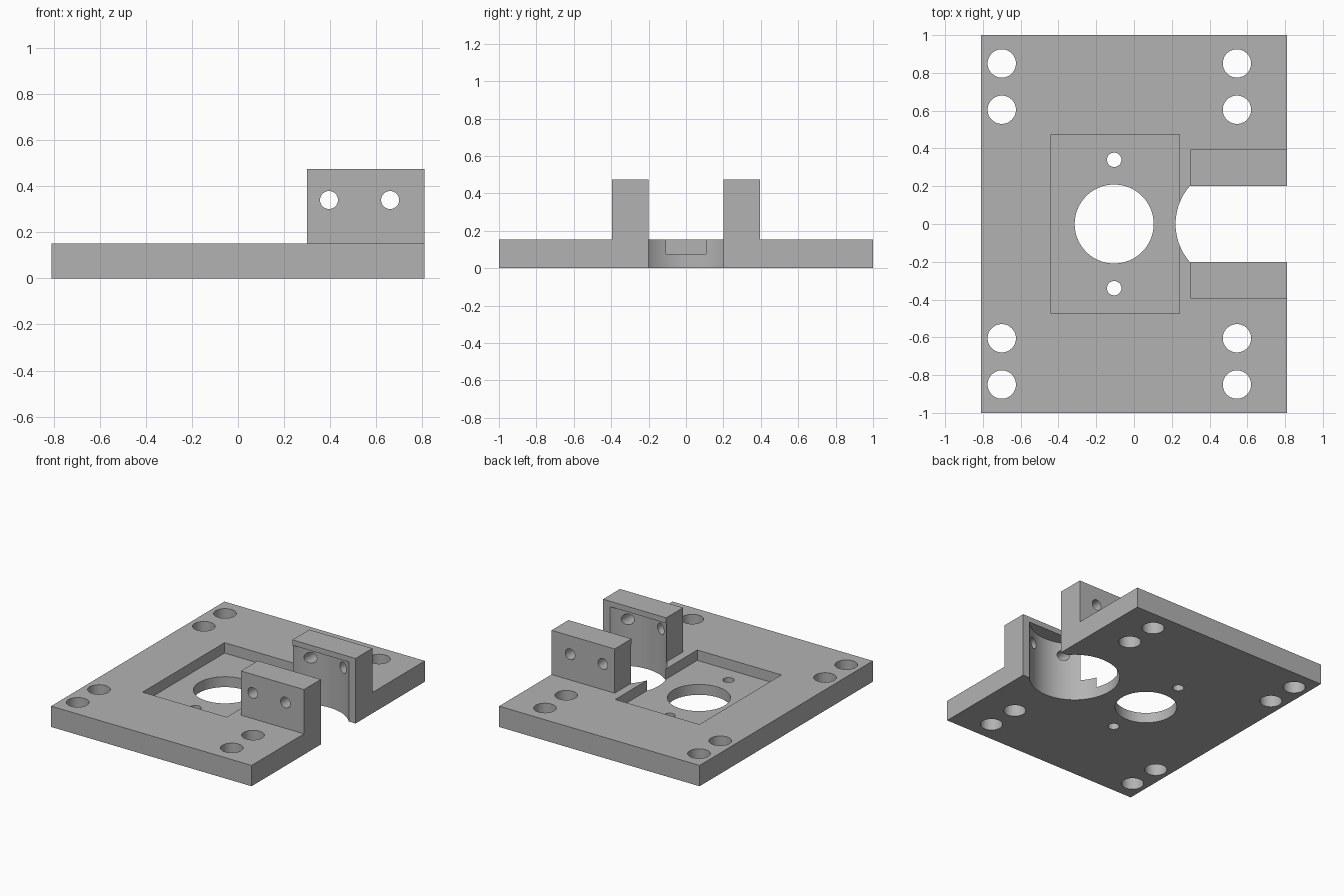
import bpy, math

if "Cube" in bpy.data.objects:
    bpy.data.objects.remove(bpy.data.objects["Cube"])

metal = bpy.data.materials.new("plain grey")
metal.diffuse_color = (0.45, 0.45, 0.45, 1)
metal.use_nodes = True
metal.node_tree.nodes["Principled BSDF"].inputs["Base Color"].default_value = metal.diffuse_color


def box(name, x, y, z):
    """Box from (min, max) ranges."""
    bpy.ops.mesh.primitive_cube_add(size=1, location=[sum(r) / 2 for r in (x, y, z)])
    o = bpy.context.object
    o.name = name
    o.scale = [r[1] - r[0] for r in (x, y, z)]
    bpy.ops.object.transform_apply(location=True, rotation=True, scale=True)
    return o


def rod(name, r, centre, length, along_y=False, sides=48):
    bpy.ops.mesh.primitive_cylinder_add(vertices=sides, radius=r, depth=length, location=centre,
                                        rotation=(math.pi / 2 if along_y else 0, 0, 0))
    o = bpy.context.object
    o.name = name
    bpy.ops.object.transform_apply(location=True, rotation=True, scale=True)
    return o


def combine(target, tool, operation='DIFFERENCE'):
    """Apply a boolean and discard the tool."""
    tool.hide_render = True
    m = target.modifiers.new("bool", 'BOOLEAN')
    m.operation, m.solver, m.object = operation, 'EXACT', tool
    bpy.context.view_layer.objects.active = target
    bpy.ops.object.modifier_apply(modifier=m.name)
    bpy.data.objects.remove(tool)


# Base plate plus the block that becomes the two upright lugs
plate = box("mounting_plate", (-0.81, 0.81), (-1, 1), (0, 0.152))
combine(plate, box("lug_block", (0.30, 0.81), (-0.395, 0.395), (0.05, 0.475)), 'UNION')

# Slot between the lugs, and round bore stopping just below the lug tops
combine(plate, box("slot_cutter", (0.299, 1), (-0.2, 0.2), (-0.2, 0.7)))
combine(plate, rod("bore_cutter", 0.305, (0.525, 0, 0.1175), 0.635, sides=96))

# Shallow rectangular pocket with its central hole
combine(plate, box("pocket_cutter", (-0.44, 0.24), (-0.473, 0.473), (0.076, 0.3)))
combine(plate, rod("centre_cutter", 0.209, (-0.105, 0, 0), 1, sides=96))

# Mirrored screw holes through the plate
for s in (-1, 1):
    combine(plate, rod("pocket_screw_cutter", 0.038, (-0.105, s * 0.34, 0), 1))
    for x in (-0.70, 0.545):
        for y in (0.605, 0.85):
            combine(plate, rod("corner_cutter", 0.075, (x, s * y, 0), 1))

# Cross holes through both lugs
for x in (0.395, 0.66):
    combine(plate, rod("lug_cutter", 0.039, (x, 0, 0.34), 2, along_y=True))

plate.data.materials.clear()
plate.data.materials.append(metal)
for p in plate.data.polygons:
    p.material_index = 0
bpy.ops.object.select_all(action='DESELECT')
plate.select_set(True)
bpy.context.view_layer.objects.active = plate
bpy.ops.object.shade_smooth_by_angle(angle=math.radians(30))
